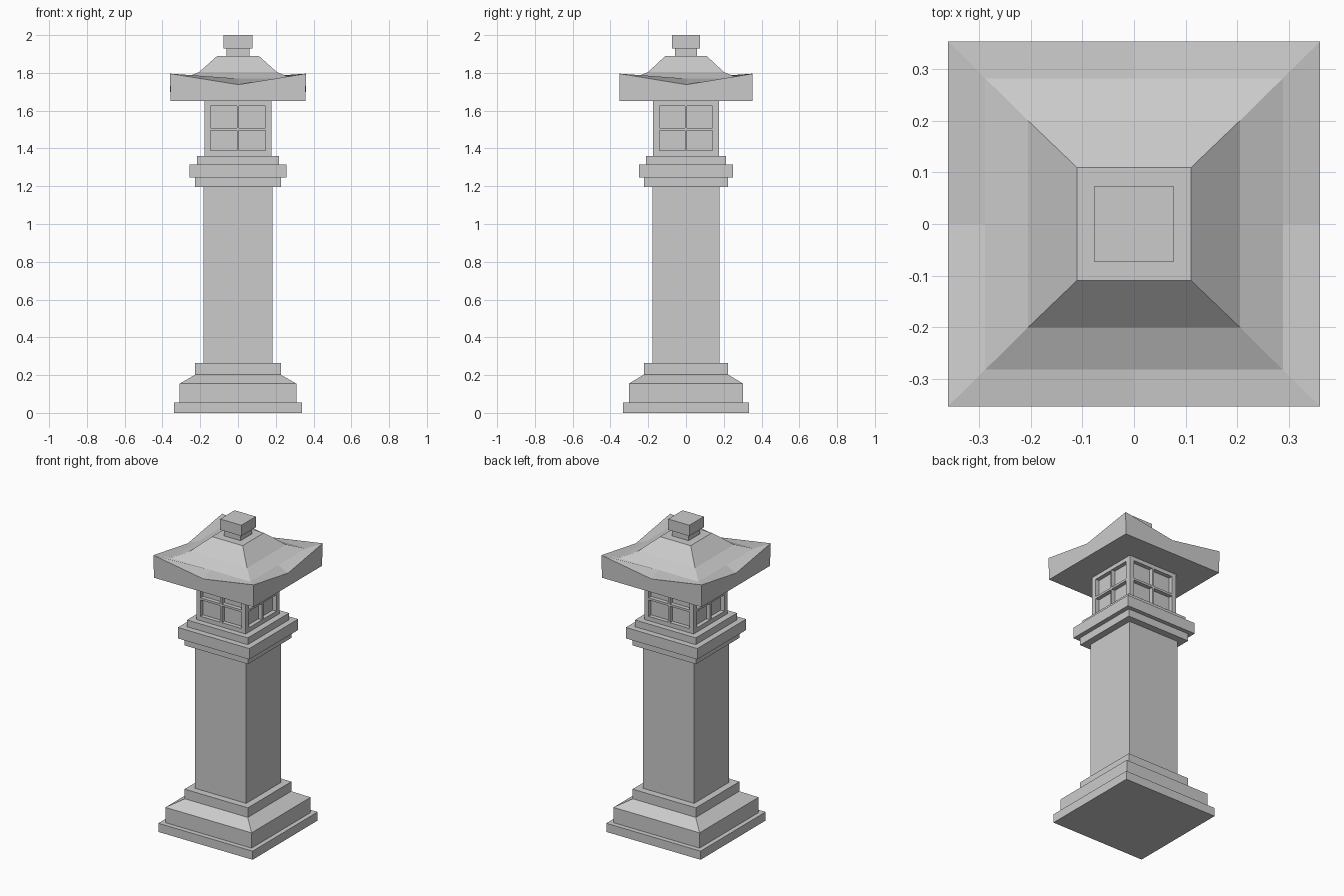
import bpy, bmesh
from mathutils import Matrix

if "Cube" in bpy.data.objects:
    bpy.data.objects.remove(bpy.data.objects["Cube"])


def mesh_object(name, verts, faces):
    me = bpy.data.meshes.new(name)
    me.from_pydata(verts, [], faces)
    bm = bmesh.new()
    bm.from_mesh(me)
    bmesh.ops.recalc_face_normals(bm, faces=bm.faces)
    bm.to_mesh(me)
    bm.free()
    ob = bpy.data.objects.new(name, me)
    bpy.context.collection.objects.link(ob)
    return ob


def box(name, x0, x1, y0, y1, z0, z1):
    bm = bmesh.new()
    size = (x1 - x0, y1 - y0, z1 - z0, 1)
    mid = Matrix.Translation(((x0 + x1) / 2, (y0 + y1) / 2, (z0 + z1) / 2))
    bmesh.ops.create_cube(bm, size=1, matrix=mid @ Matrix.Diagonal(size))
    me = bpy.data.meshes.new(name)
    bm.to_mesh(me)
    bm.free()
    ob = bpy.data.objects.new(name, me)
    bpy.context.collection.objects.link(ob)
    return ob


def slab(name, hx, hy, z0, z1):
    return box(name, -hx, hx, -hy, hy, z0, z1)


def loft(name, rings):
    """Rings are (half x, half y, corner z, edge-middle z), eight points each."""
    ring_dirs = [(-1, -1), (0, -1), (1, -1), (1, 0), (1, 1), (0, 1), (-1, 1), (-1, 0)]
    verts, faces = [], []
    for hx, hy, zc, zm in rings:
        verts += [(hx * u, hy * v, zc if u and v else zm) for u, v in ring_dirs]
    for r in range(len(rings) - 1):
        for i in range(8):
            a, b = r * 8 + i, r * 8 + (i + 1) % 8
            faces.append((a, b, b + 8, a + 8))
    last = 8 * (len(rings) - 1)
    faces += [tuple(range(8)), tuple(range(last, last + 8))]
    return mesh_object(name, verts, faces)


# Stepped base with a sloped shoulder
slab("base_plinth", 0.338, 0.333, 0, 0.056)
loft("base_shoulder", [(0.309, 0.302, 0.056, 0.056), (0.309, 0.302, 0.155, 0.155),
                       (0.225, 0.222, 0.203, 0.203)])
slab("base_collar", 0.227, 0.223, 0.203, 0.265)

# Shaft and capital
slab("shaft", 0.183, 0.178, 0.265, 1.197)
slab("capital_lower", 0.227, 0.223, 1.197, 1.245)
slab("capital_middle", 0.256, 0.25, 1.245, 1.316)
slab("capital_upper", 0.218, 0.211, 1.316, 1.36)

# Lantern chamber: recessed panes, rails, corner posts and window bars
W, D, REC = 0.177, 0.174, 0.026
slab("window_panes", W - REC, D - REC, 1.36, 1.65)
slab("window_bottom_rail", W, D, 1.36, 1.388)
slab("window_top_rail", W, D, 1.625, 1.652)
for sx in (-1, 1):
    for sy in (-1, 1):
        xs, ys = sorted((sx * W, sx * 0.146)), sorted((sy * D, sy * 0.14))
        box("corner_post", *xs, *ys, 1.388, 1.625)
for s in (-1, 1):
    ys = sorted((s * D, s * (D - REC - 0.01)))
    xs = sorted((s * W, s * (W - REC - 0.01)))
    box("window_bar_upright", -0.006, 0.006, *ys, 1.388, 1.625)
    box("window_bar_cross", -0.146, 0.146, *ys, 1.494, 1.508)
    box("window_bar_upright", *xs, -0.006, 0.006, 1.388, 1.625)
    box("window_bar_cross", *xs, -0.14, 0.14, 1.494, 1.508)

# Roof: eaves rise toward the corners
loft("roof", [(0.357, 0.351, 1.65, 1.65), (0.36, 0.353, 1.796, 1.738),
              (0.288, 0.282, 1.77, 1.77), (0.205, 0.2, 1.805, 1.805),
              (0.11, 0.109, 1.89, 1.89)])

# Finial
slab("finial_neck", 0.06, 0.059, 1.88, 1.93)
slab("finial_cap", 0.076, 0.074, 1.93, 2.0)
